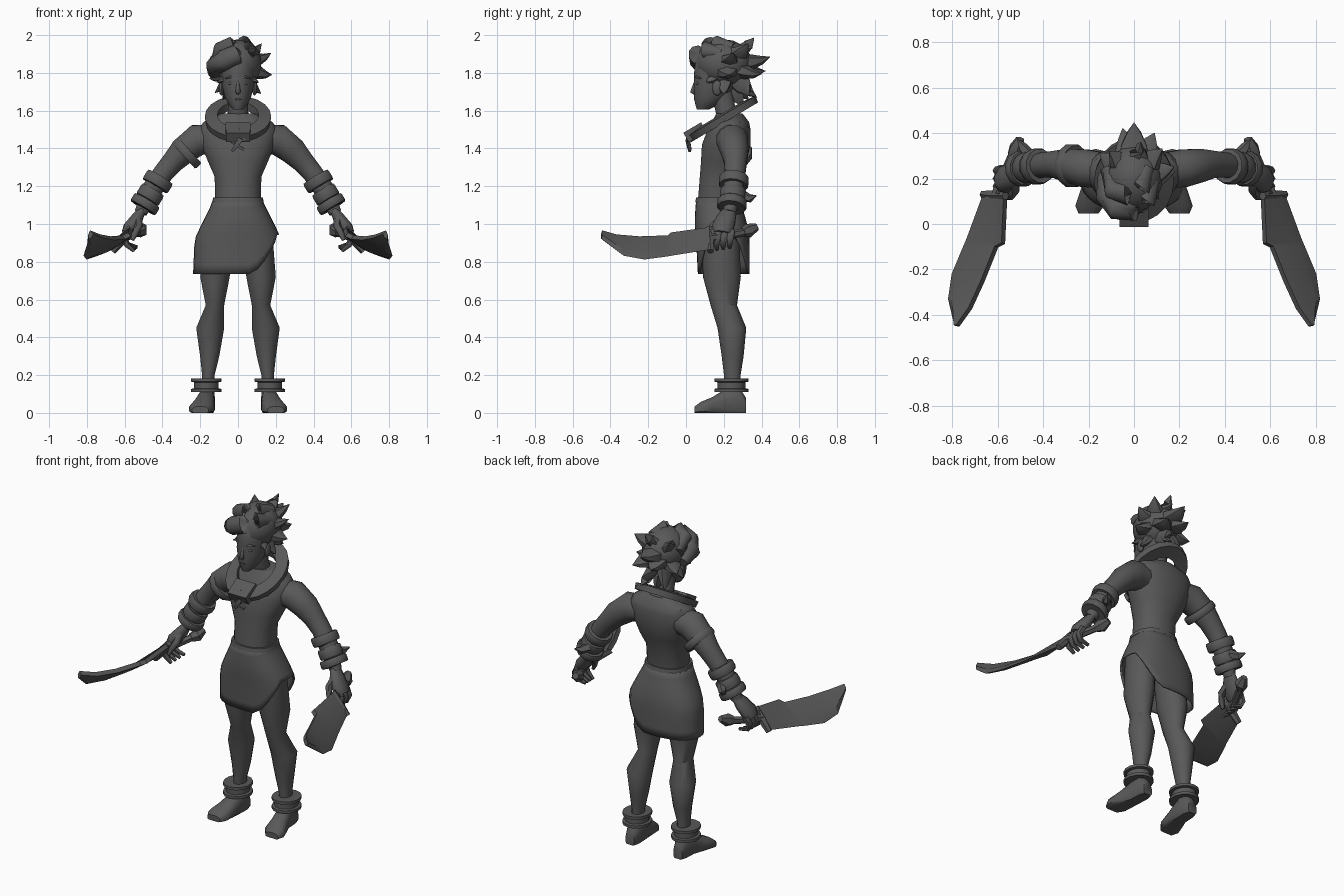
import bpy, bmesh, math
from mathutils import Vector as V

mat = bpy.data.materials.new("dark_grey")
mat.diffuse_color = (0.1, 0.1, 0.1, 1)


def finish(name, bm, angle=35):
    bmesh.ops.recalc_face_normals(bm, faces=bm.faces)
    me = bpy.data.meshes.new(name)
    bm.to_mesh(me)
    bm.free()
    me.materials.append(mat)
    me.polygons.foreach_set("use_smooth", [True] * len(me.polygons))
    me.set_sharp_from_angle(angle=math.radians(angle))
    ob = bpy.data.objects.new(name, me)
    bpy.context.collection.objects.link(ob)
    return ob


def skin(name, sections, s=1, caps=True, loop=False, angle=35):
    """Bridge rings of points; s=-1 mirrors across x."""
    bm = bmesh.new()
    rows = [[bm.verts.new((p[0] * s, p[1], p[2])) for p in r] for r in sections]
    n = len(rows[0])
    pairs = list(zip(rows, rows[1:])) + ([(rows[-1], rows[0])] if loop else [])
    for a, b in pairs:
        for i in range(n):
            j = (i + 1) % n
            bm.faces.new((a[i], a[j], b[j], b[i]))
    if caps and not loop:
        bm.faces.new(rows[0])
        bm.faces.new(rows[-1])
    return finish(name, bm, angle)


def ring(c, u, v, n=14, e=1.0):
    pts = []
    for i in range(n):
        a = 2 * math.pi * (i + 0.5) / n
        ca, sa = math.cos(a), math.sin(a)
        pts.append(V(c) + V(u) * math.copysign(abs(ca) ** e, ca)
                   + V(v) * math.copysign(abs(sa) ** e, sa))
    return pts


def stack(name, rows, s=1, n=16, e=1.0):
    """Horizontal rings: z, cx, rx, cy, ry."""
    return skin(name, [ring((cx, cy, z), (rx, 0, 0), (0, ry, 0), n, e)
                       for z, cx, rx, cy, ry in rows], s)


def tube(name, pts, radii, s=1, n=8, flat=1.0, angle=35):
    pts = [V(p) for p in pts]
    secs = []
    for i, p in enumerate(pts):
        t = (pts[min(i + 1, len(pts) - 1)] - pts[max(i - 1, 0)]).normalized()
        ref = V((0, 1, 0)) if abs(t.y) < 0.75 else V((1, 0, 0))
        u = (ref - t * ref.dot(t)).normalized()
        secs.append(ring(p, u * radii[i], t.cross(u) * radii[i] * flat, n))
    return skin(name, secs, s, angle=angle)


def band(name, c, axis, r, h, s=1):
    """Chunky bracelet with chamfered edges."""
    c, a = V(c), V(axis).normalized()
    steps = [(-.5, .75), (-.5, .94), (-.3, 1), (.3, 1), (.5, .94), (.5, .75)]
    return tube(name, [c + a * h * k for k, _ in steps], [r * f for _, f in steps], s, 12)


def ball(name, c, size, s=1):
    bm = bmesh.new()
    bmesh.ops.create_uvsphere(bm, u_segments=14, v_segments=9, radius=1)
    for v in bm.verts:
        v.co = V((s * (c[0] + v.co.x * size[0]), c[1] + v.co.y * size[1], c[2] + v.co.z * size[2]))
    return finish(name, bm)


# torso and neck
stack("torso", [(1.1, 0, .122, .17, .11), (1.25, 0, .125, .18, .108), (1.33, 0, .16, .2, .122),
                (1.42, 0, .198, .213, .13), (1.5, 0, .21, .228, .115), (1.54, 0, .185, .235, .1),
                (1.585, 0, .09, .23, .07)], n=20, e=.9)
tube("neck", [(0, .235, 1.52), (0, .21, 1.6), (0, .19, 1.7)], [.065, .055, .058], n=12)

# wrapped skirt, hem raised on one side
prof = [(1.14, .13, .17, .115), (1.12, .132, .17, .118), (1.0, .192, .185, .14),
        (.92, .23, .195, .142), (.73, .238, .2, .137)]


def skirt_at(z):
    for a, b in zip(prof, prof[1:]):
        if z >= b[0]:
            t = (a[0] - z) / (a[0] - b[0])
            return [a[k] + (b[k] - a[k]) * t for k in (1, 2, 3)]
    return prof[-1][1:]


rows = []
for k in range(9):
    row = []
    for i in range(32):
        a = 2 * math.pi * i / 32
        ca, sa = math.cos(a), math.sin(a)
        hem = .735 + .21 * min(1, max(0, (.235 * ca - .05) / .17)) ** 1.4
        z = 1.135 + (hem - 1.135) * k / 8
        rx, cy, ry = skirt_at(z)
        row.append((rx * math.copysign(abs(ca) ** .85, ca),
                    cy + ry * math.copysign(abs(sa) ** .85, sa), z))
    rows.append(row)
skirt = skin("skirt", rows, caps=False)
m = skirt.modifiers.new("thickness", "SOLIDIFY")
m.thickness = .01
stack("waistband", [(1.115, 0, .138, .17, .122), (1.14, 0, .133, .17, .118)], n=20, e=.85)

# tilted collar ring
tilt = V((0, .86, .51))
up = V((0, -.51, .86))
secs = []
for i in range(20):
    a = 2 * math.pi * i / 20
    d = V((math.cos(a) * .176, 0, 0)) + tilt * math.sin(a) * .212
    c = V((0, .192, 1.56))
    secs.append([c + d * .58 - up * .02, c + d * .97 - up * .025, c + d + up * .012,
                 c + d * .62 + up * .022])
skin("collar", secs, loop=True)
tube("collar_tongue", [(0, .095, 1.512), (0, 0, 1.458)], [.095, .09], n=4, flat=.45)
# knotted pendant
tube("pendant_loop", [(-.035, .02, 1.44), (0, .01, 1.485), (.04, .01, 1.445), (-.03, .015, 1.43),
                      (.03, .02, 1.395)], [.012] * 5, n=4)
tube("pendant_bar", [(0, .03, 1.5), (.008, .01, 1.44), (-.03, .02, 1.385)], [.014, .018, .01], n=4)

# head and face
stack("head", [(1.605, 0, .025, .088, .03), (1.63, 0, .048, .11, .06), (1.67, 0, .07, .132, .09),
               (1.73, 0, .085, .155, .114), (1.8, 0, .092, .165, .122), (1.87, 0, .088, .17, .12),
               (1.93, 0, .05, .17, .07)], n=18)
tube("nose", [(0, .052, 1.765), (0, .04, 1.72), (0, .035, 1.7), (0, .046, 1.69)],
     [.006, .011, .015, .008], n=6, angle=70)
ball("lips", (0, .054, 1.66), (.022, .012, .007))
for s in (1, -1):
    tube("brow", [(.014, .05, 1.772), (.04, .055, 1.78), (.066, .079, 1.77)], [.004, .007, .004], s, 6,
         angle=70)
    ball("eyelid", (.036, .062, 1.745), (.017, .01, .009), s)
    ball("ear", (.088, .165, 1.72), (.014, .026, .04), s)

# hair: cap, swept front rolls, spikes
ball("hair_cap", (0, .2, 1.85), (.128, .15, .128))
tube("hair_front_roll", [(-.13, .22, 1.8), (-.122, .12, 1.835), (-.075, .072, 1.867), (-.005, .065, 1.895),
                         (.055, .105, 1.92), (.085, .19, 1.9)], [.03, .05, .056, .054, .046, .03],
     n=10, angle=75)
tube("hair_top_roll", [(-.12, .24, 1.87), (-.09, .15, 1.92), (-.03, .13, 1.942), (.03, .16, 1.95),
                       (.06, .25, 1.93)], [.03, .046, .05, .047, .03], n=10, angle=75)
# tip position and root radius
tips = [(0, .445, 1.885, .085), (.03, .36, 1.985, .075), (-.11, .32, 1.955, .075), (.125, .33, 1.955, .075),
        (.175, .25, 1.905, .07), (.18, .23, 1.79, .075), (-.15, .31, 1.77, .075), (-.05, .42, 1.81, .08),
        (.09, .4, 1.795, .08), (.05, .375, 1.67, .07), (-.08, .33, 1.66, .065), (0, .3, 1.625, .07),
        (.122, .2, 1.69, .055), (-.122, .2, 1.695, .055), (.11, .11, 1.75, .05), (-.112, .11, 1.75, .05)]
for x, y, z, r in tips:
    c, t = V((0, .2, 1.845)), V((x, y, z))
    tube("hair_spike", [c.lerp(t, .2), c.lerp(t, .6) - V((0, 0, .012)),
                        c.lerp(t, .82) - V((0, 0, .01)), t],
         [r, r * .75, r * .42, .002], n=6, flat=.65, angle=50)

for s in (1, -1):
    # legs, anklets, feet
    stack("leg", [(1.0, .1, .08, .18, .1), (.72, .122, .08, .19, .1), (.57, .122, .05, .2, .07),
                  (.45, .147, .076, .243, .076), (.3, .15, .052, .247, .058),
                  (.2, .157, .034, .245, .044), (.08, .16, .036, .25, .045)], s, 14)
    stack("anklet", [(.11, .168, .05, .24, .06), (.11, .168, .082, .24, .09), (.127, .168, .082, .24, .09),
                     (.13, .168, .066, .24, .074), (.162, .168, .066, .24, .074),
                     (.165, .168, .082, .24, .09), (.182, .168, .082, .24, .09),
                     (.182, .168, .045, .24, .055)], s, 14)
    foot = []
    for y, cx, w, h in [(.318, .165, .03, .08), (.28, .165, .045, .14), (.21, .168, .045, .13),
                        (.14, .182, .058, .085), (.08, .195, .065, .06), (.046, .2, .045, .035)]:
        r = ring((cx, y, h * .35), (w, 0, 0), (0, 0, h * .65), 12, .8)
        foot.append([(p.x, p.y, max(p.z, 0)) for p in r])
    skin("foot", foot, s, angle=50)

    # arms and wrist bands
    tube("arm", [(.13, .235, 1.45), (.215, .245, 1.445), (.292, .258, 1.385), (.343, .262, 1.33),
                 (.395, .26, 1.27), (.45, .25, 1.19), (.49, .24, 1.11), (.515, .23, 1.06)],
         [.08, .086, .075, .062, .056, .056, .042, .034], s, 12, angle=60)
    axis = (.06, -.012, -.1)
    band("forearm_band", (.425, .253, 1.225), axis, .08, .055, s)
    band("cuff", (.465, .248, 1.155), axis, .07, .06, s)
    band("wrist_band", (.492, .243, 1.105), axis, .08, .045, s)
    tube("cuff_spur", [(.46, .3, 1.15), (.49, .34, 1.135), (.51, .37, 1.15)], [.03, .022, .004], s, 5)

    # hand gripping the handle
    tube("palm", [(.508, .235, 1.075), (.535, .215, 1.03), (.572, .195, .98), (.588, .19, .95)],
         [.036, .054, .062, .05], s, 8, .62, 60)
    for k in range(4):
        y = .14 + .034 * k
        tube("finger", [(.58, y, .965), (.602, y - .008, .925), (.587, y - .012, .89),
                        (.55 - .006 * k, y - .01, .858 + .006 * k)], [.02, .02, .016, .01], s, 6, angle=60)
    tube("thumb", [(.53, .19, 1.03), (.525, .145, .99), (.545, .12, .95), (.56, .115, .915)],
         [.024, .022, .017, .01], s, 6, angle=60)

    # broad curved blade: upper edge and lower cutting edge
    upper = [(.565, .13, .975), (.575, -.085, .945), (.605, -.1, .93), (.665, -.25, .925),
             (.72, -.37, .935), (.775, -.447, .957)]
    lower = [(.665, .13, .865), (.735, -.06, .835), (.752, -.1, .828), (.802, -.22, .812),
             (.818, -.33, .832), (.79, -.447, .922)]
    nrm = V((.63, .21, .75)) * .013
    blade = []
    for a, b in zip(upper, lower):
        a, b = V(a), V(b)
        mid = a.lerp(b, .72)
        blade.append([a + nrm, mid + nrm, b, mid - nrm, a - nrm])
    skin("blade", blade, s, angle=20)
    tube("blade_guard", [(.565, .125, .98), (.61, .125, .92), (.665, .13, .855)], [.02, .026, .018], s, 6)
    tube("handle", [(.61, .12, .925), (.58, .2, .935), (.535, .3, .955), (.51, .34, .965)],
         [.024, .022, .022, .026], s, 6)
    tube("pommel", [(.535, .3, .955), (.515, .33, .965), (.5, .375, .985)], [.026, .038, .02], s, 6)

# single upper-arm band
band("upper_arm_band", (.272, .256, 1.375), (.06, 0, -.055), .097, .045, -1)
